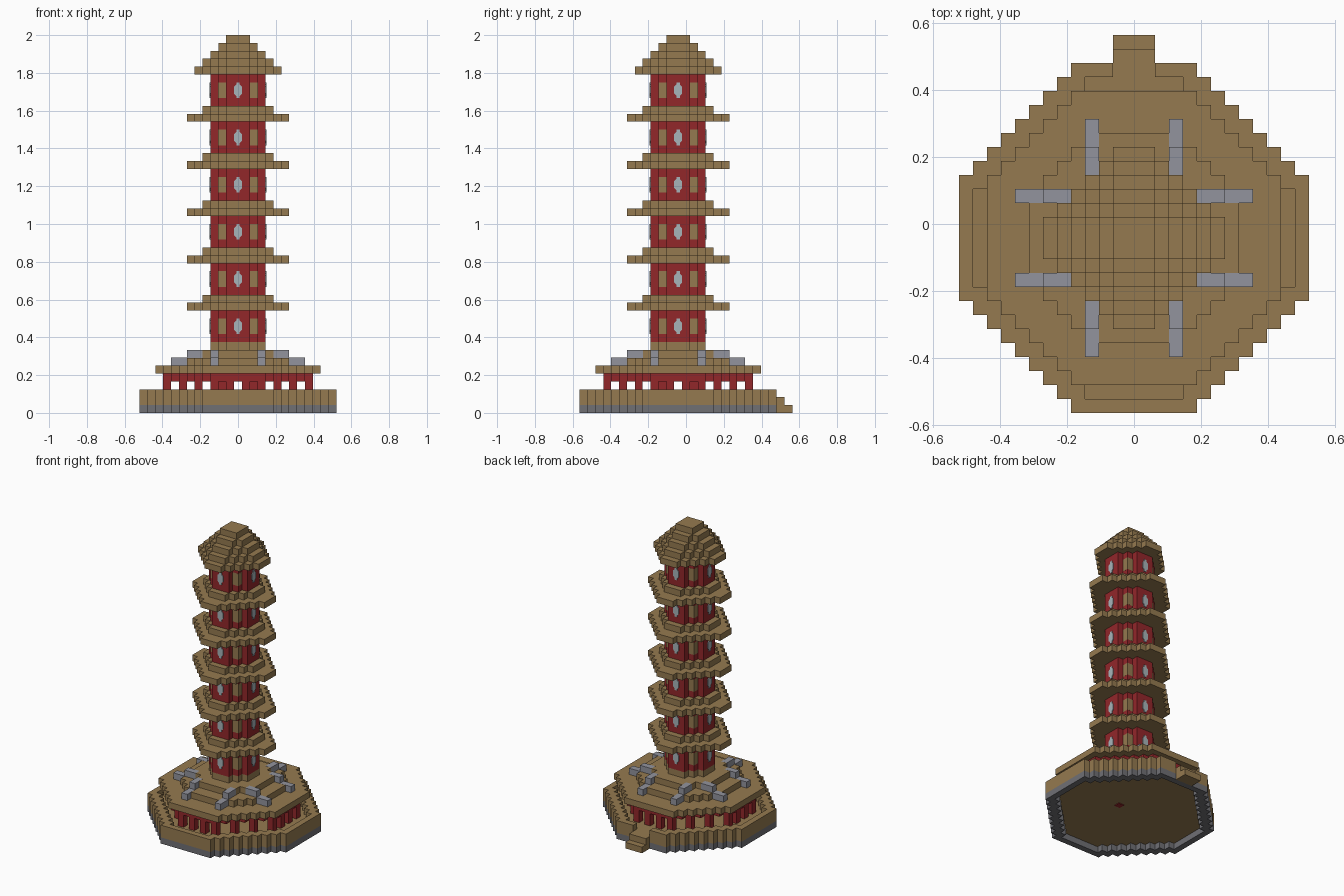
import bpy, bmesh
from mathutils import Matrix, Vector

U = 2 / 48          # edge of one block
CY = -1             # tower centre, in blocks

old = bpy.data.objects.get("Cube")
if old:
    bpy.data.objects.remove(old, do_unlink=True)


def material(name, rgb):
    m = bpy.data.materials.new(name)
    m.use_nodes = True
    m.diffuse_color = (*rgb, 1)
    m.node_tree.nodes["Principled BSDF"].inputs["Base Color"].default_value = (*rgb, 1)
    return m


BROWN = material("tan_brown", (0.30, 0.195, 0.08))
RED = material("deep_red", (0.29, 0.02, 0.023))
GRAY = material("stone_gray", (0.16, 0.16, 0.175))
SLATE = material("pale_slate", (0.29, 0.295, 0.34))
GLASS = material("window_blue", (0.39, 0.46, 0.49))


def finish(bm, name, mat):
    bmesh.ops.recalc_face_normals(bm, faces=bm.faces[:])
    bm.transform(Matrix.Scale(U, 4) @ Matrix.Translation((0, CY, 0)))
    me = bpy.data.meshes.new(name)
    bm.to_mesh(me)
    bm.free()
    me.materials.append(mat)
    ob = bpy.data.objects.new(name, me)
    bpy.context.collection.objects.link(ob)
    return ob


def outline(r, s):
    """Stepped octagon: half width r, diagonal limit s, in blocks."""
    h = s - r
    quarter = []
    for k in range(r - h + 1):
        if k:
            quarter.append((r + .5 - k, h - .5 + k))
        quarter.append((r + .5 - k, h + .5 + k))
    loop = []
    for _ in range(4):
        loop += quarter
        quarter = [(-y, x) for x, y in quarter]
    return loop


def prism(name, loops, z0, z1, mat):
    """Upright solid from outlines; a second outline makes a hole."""
    bm = bmesh.new()
    low, high = [], []
    for loop in loops:
        a = [bm.verts.new((x, y, z0)) for x, y in loop]
        b = [bm.verts.new((x, y, z1)) for x, y in loop]
        for i in range(len(loop)):
            j = (i + 1) % len(loop)
            bm.faces.new((a[i], a[j], b[j], b[i]))
            low.append(bm.edges.get((a[i], a[j])))
            high.append(bm.edges.get((b[i], b[j])))
    for edges in (low, high):
        bmesh.ops.triangle_fill(bm, edges=edges, use_beauty=True, use_dissolve=False,
                                normal=Vector((0, 0, 1)))
    return finish(bm, name, mat)


def boxes(name, spans, mat):
    """Boxes given as (low corner, high corner) in blocks."""
    bm = bmesh.new()
    for lo, hi in spans:
        lo, hi = Vector(lo), Vector(hi)
        m = Matrix.Translation((lo + hi) / 2) @ Matrix.Diagonal((*(hi - lo), 1))
        bmesh.ops.create_cube(bm, size=1, matrix=m)
    return finish(bm, name, mat)


def post(x, y, z0, z1, grow=0):
    w = .5 + grow
    return (x - w, y - w, z0), (x + w, y + w, z1)


# Plinth: hollow gray footing, floor, rim with a gap for the steps
prism("plinth_footing", [outline(12, 16), outline(11, 14)], 0, 1, GRAY)
prism("plinth_floor", [outline(12, 16)], 1, 2, BROWN)
boxes("floor_peg", [post(2, 0, .9, 1.1)], RED)


def from_gap(loop):
    n = len(loop) // 4
    return loop[n:] + loop[:n]


rim = (from_gap(outline(12, 16)) + [(1.5, 12.5), (1.5, 11.5)]
       + from_gap(outline(11, 14))[::-1] + [(-1.5, 11.5), (-1.5, 12.5)])
prism("plinth_rim", [rim], 2, 3, BROWN)
boxes("back_steps", [((-1.5, 12.5, 0), (1.5, 13.5, 2)),
                     ((-1.5, 13.5, 0), (1.5, 14.5, 1))], BROWN)

# Open gallery: pillars on every odd block, beam ring and inner posts
odd = range(-9, 10, 2)
pillars = [post(x, y, 2, 4) for x in odd for y in odd
           if abs(x) + abs(y) == 12 or (max(abs(x), abs(y)) == 9 and abs(x) + abs(y) < 12)]
boxes("gallery_pillars", pillars, RED)
prism("gallery_beam", [outline(9, 12), outline(8, 10)], 4, 5, RED)
boxes("inner_posts", [post(x, y, 2, 5) for x in (-2, 2) for y in (-2, 2)], RED)

# Gallery roof
for z, (r, s) in enumerate([(10, 14), (7, 10), (5, 7), (3, 4)], 5):
    prism("gallery_roof_tier", [outline(r, s)], z, z + 1, BROWN)

# Pale ridge strips stepping down the roof, two per side
e = 0.01
strips = []
for side in (-3, 3):
    for d in (-1, 1):
        for near, far, z in ((4.5, 6.5, 7), (6.5, 8.5, 6)):
            a, b = sorted((d * near, d * far))
            top = z + 1 + e
            strips.append(((side - .5 - e, a - e, z), (side + .5 + e, b + e, top)))
            strips.append(((a - e, side - .5 - e, z), (b + e, side + .5 + e, top)))
boxes("roof_ridges", strips, SLATE)


# Window pane: tall octagon plate on each of the four faces
def panes(z):
    w, t, c = .5, .12, .28
    half = [(w, 1 - 2 * c), (w - c, 1 - c), (w - c, 1), (c - w, 1), (c - w, 1 - c), (-w, 1 - 2 * c)]
    shape = half + [(-x, -y) for x, y in half]
    bm = bmesh.new()
    for k in range(4):
        turn = Matrix.Rotation(k * 1.5707963, 4, 'Z')
        rings = [[bm.verts.new(turn @ Vector((x, -d, z + y))) for x, y in shape]
                 for d in (3.4, 3.5 + t)]
        for ring in rings:
            bm.faces.new(ring)
        for i in range(len(shape)):
            j = (i + 1) % len(shape)
            bm.faces.new((rings[0][i], rings[0][j], rings[1][j], rings[1][i]))
    finish(bm, "window_panes", GLASS)


# Six tower storeys, with brown corner shutters and eaves
for floor in range(6):
    z = 9 + 6 * floor
    prism("tower_storey", [outline(3, 4)], z, z + 4, RED)
    boxes("corner_shutters", [post(x, y, z + 1, z + 3, e) for x in (-2, 2) for y in (-2, 2)], BROWN)
    panes(z + 2)
    if floor < 5:
        prism("eave_lower", [outline(6, 7)], z + 4, z + 5, BROWN)
        prism("eave_upper", [outline(4, 5)], z + 5, z + 6, BROWN)

# Stepped top roof
for i in range(5):
    prism("top_roof_tier", [outline(5 - i, 6 - i)], 43 + i, 44 + i, BROWN)
